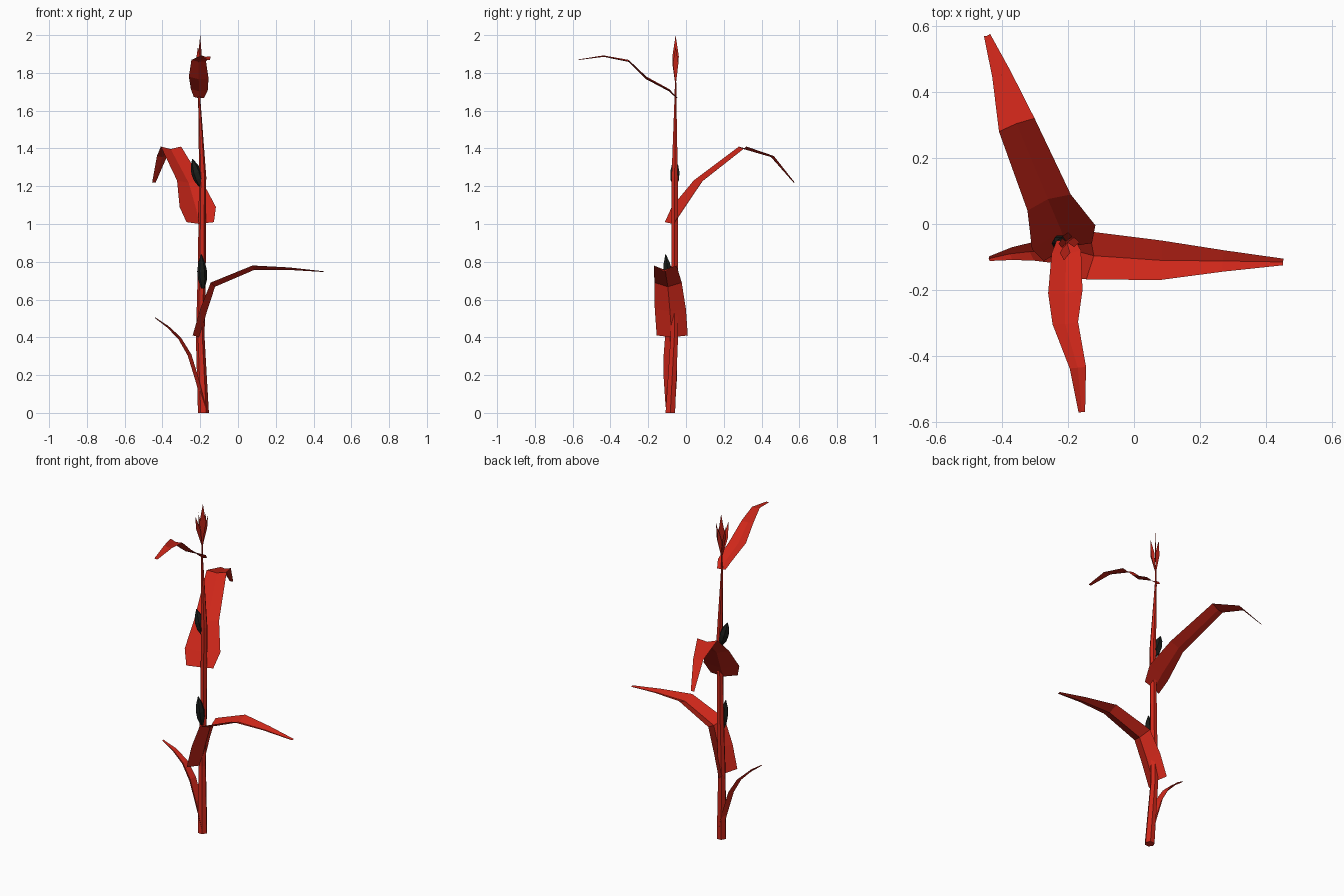
import bpy
from mathutils import Vector

if "Cube" in bpy.data.objects:
    bpy.data.objects.remove(bpy.data.objects["Cube"])


def material(name, colour):
    m = bpy.data.materials.new(name)
    m.diffuse_color = colour
    m.use_nodes = True
    m.node_tree.nodes["Principled BSDF"].inputs["Base Color"].default_value = m.diffuse_color
    return m


RED = material("red_leaf", (0.62, 0.02, 0.01, 1))
DARK = material("dark_cob", (0.01, 0.012, 0.01, 1))


def mesh_object(name, verts, faces, mat):
    me = bpy.data.meshes.new(name)
    me.from_pydata([tuple(v) for v in verts], [], faces)
    me.materials.append(mat)
    ob = bpy.data.objects.new(name, me)
    bpy.context.collection.objects.link(ob)
    return ob


def tube(name, rows, sides, mat):
    """Faceted tube through rows of (x, y, z, radius)."""
    up = (Vector(rows[-1][:3]) - Vector(rows[0][:3])).normalized()
    u = up.cross(Vector((0, 1, 0))).normalized()
    v = up.cross(u)
    from math import cos, sin, tau
    verts, faces = [], []
    for x, y, z, r in rows:
        for i in range(sides):
            a = tau * i / sides
            verts.append(Vector((x, y, z)) + (u * cos(a) + v * sin(a)) * r)
    for k in range(len(rows) - 1):
        for i in range(sides):
            j = (i + 1) % sides
            faces.append((k * sides + i, k * sides + j, (k + 1) * sides + j, (k + 1) * sides + i))
    n = len(rows) - 1
    faces += [tuple(range(sides))[::-1], tuple(range(n * sides, (n + 1) * sides))]
    return mesh_object(name, verts, faces, mat)


def leaf(name, rows, fold, mat=RED, roll=0.0):
    """Folded blade: rows of (x, y, z, width) along the mid line of its edges."""
    pts = [Vector(r[:3]) for r in rows]
    head = pts[-1] - pts[0]
    side = head.cross(Vector((0, 0, 1))).normalized()
    side = (side + Vector((0, 0, roll))).normalized()
    verts, faces = [], []
    for k, p in enumerate(pts):
        tangent = (pts[min(k + 1, len(pts) - 1)] - pts[max(k - 1, 0)]).normalized()
        normal = side.cross(tangent).normalized()
        w = rows[k][3]
        verts += [p - side * w / 2, p - normal * w * fold, p + side * w / 2]
    for k in range(len(pts) - 1):
        a = 3 * k
        faces += [(a, a + 1, a + 4, a + 3), (a + 1, a + 2, a + 5, a + 4)]
    return mesh_object(name, verts, faces, mat)


# Stalk
tube("stalk", [(-0.183, -0.083, 0, 0.029), (-0.2, -0.062, 0.4, 0.023),
               (-0.192, -0.06, 0.75, 0.021), (-0.187, -0.06, 1.25, 0.019),
               (-0.205, -0.056, 1.66, 0.006), (-0.203, -0.055, 1.75, 0.004)], 6, RED)

# Four arching leaves, from the bottom up
leaf("left_leaf", [(-0.172, -0.083, 0.03, 0.05), (-0.21, -0.083, 0.18, 0.07),
                   (-0.25, -0.083, 0.31, 0.07), (-0.305, -0.083, 0.4, 0.056),
                   (-0.37, -0.09, 0.46, 0.038), (-0.438, -0.105, 0.505, 0.014)], 0.25)
leaf("right_leaf", [(-0.235, -0.073, 0.41, 0.165), (-0.195, -0.083, 0.55, 0.165),
                    (-0.14, -0.095, 0.69, 0.145), (0.08, -0.11, 0.78, 0.12),
                    (0.27, -0.112, 0.77, 0.065), (0.452, -0.115, 0.75, 0.02)], 0.2)
leaf("back_leaf", [(-0.2, -0.085, 1.01, 0.155), (-0.213, -0.04, 1.09, 0.205),
                   (-0.257, 0.065, 1.23, 0.14), (-0.355, 0.3, 1.41, 0.115),
                   (-0.402, 0.455, 1.36, 0.058), (-0.445, 0.572, 1.22, 0.02)], 0.12)
leaf("front_leaf", [(-0.207, -0.047, 1.67, 0.055), (-0.205, -0.085, 1.71, 0.09),
                    (-0.208, -0.205, 1.775, 0.105), (-0.208, -0.3, 1.865, 0.078),
                    (-0.17, -0.435, 1.89, 0.05), (-0.158, -0.57, 1.87, 0.02)], 0.1, roll=0.1)


# Dark cobs resting against the stalk
def cob(name, base, tip, radius):
    b, t = Vector(base), Vector(tip)
    profile = [(0, 0.35), (0.25, 0.9), (0.5, 1), (0.75, 0.7), (1, 0.05)]
    tube(name, [(*b.lerp(t, f), radius * s) for f, s in profile], 6, DARK)


cob("lower_cob", (-0.185, -0.085, 0.66), (-0.195, -0.108, 0.84), 0.026)
cob("upper_cob", (-0.198, -0.06, 1.2), (-0.242, -0.058, 1.345), 0.028)

# Tassel: one tall spike with four shorter ones around it
ROOT = Vector((-0.204, -0.055, 1.73))


def spike(name, tip, width, side):
    tip, side = Vector(tip), Vector(side) * width / 2
    mid = ROOT.lerp(tip, 0.58)
    mesh_object(name, [ROOT, mid - side, tip, mid + side], [(0, 1, 2, 3)], RED)


spike("tall_spike", (-0.2, -0.055, 2.0), 0.04, (0.5, 0.86, 0))
spike("front_spike", (-0.212, -0.11, 1.94), 0.032, (1, 0, 0))
spike("back_spike", (-0.2, -0.025, 1.93), 0.03, (1, 0, 0))
spike("left_spike", (-0.228, -0.06, 1.94), 0.03, (0, 1, 0))
spike("right_spike", (-0.165, -0.055, 1.94), 0.03, (0, 1, 0))
